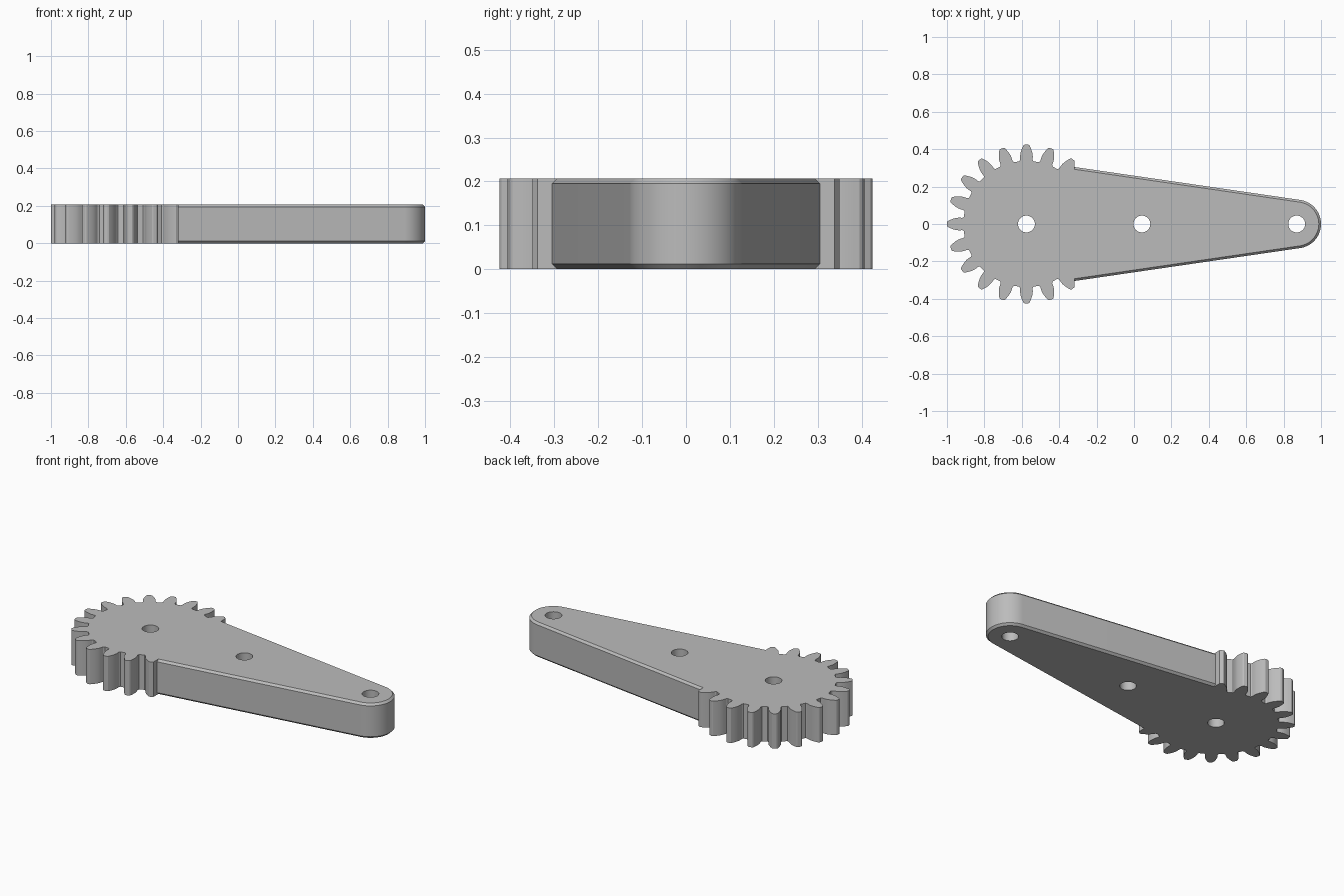
import bpy, bmesh
from math import cos, sin, tan, acos, radians, pi

if "Cube" in bpy.data.objects:
    bpy.data.objects.remove(bpy.data.objects["Cube"], do_unlink=True)

HEIGHT = 0.207
GEAR_X, TIP_R, PITCH_R, ROOT_R = -0.575, 0.425, 0.386, 0.337
TEETH, CUT_X = 20, -0.317
END_X, END_R, ARM_X = 0.87, 0.13, -0.36
CHAMFER, HOLE_R = 0.012, 0.045

steel = bpy.data.materials.new("satin grey")
steel.use_nodes = True
GREY = (0.5, 0.5, 0.5, 1)
steel.diffuse_color = GREY
steel.node_tree.nodes["Principled BSDF"].inputs["Base Color"].default_value = GREY


def prism(name, outline, z0, z1, chamfer=0):
    """Extrude an outline, optionally chamfering its top and bottom rims."""
    bm = bmesh.new()
    base = bm.faces.new([bm.verts.new((x, y, z0)) for x, y in outline])
    top = bmesh.ops.extrude_face_region(bm, geom=[base])["geom"]
    bmesh.ops.translate(bm, vec=(0, 0, z1 - z0),
                        verts=[v for v in top if isinstance(v, bmesh.types.BMVert)])
    bmesh.ops.recalc_face_normals(bm, faces=bm.faces)
    if chamfer:
        rims = [e for e in bm.edges if abs(e.verts[0].co.z - e.verts[1].co.z) < 1e-5]
        bmesh.ops.bevel(bm, geom=rims, offset=chamfer, segments=1, affect='EDGES')
    mesh = bpy.data.meshes.new(name)
    bm.to_mesh(mesh)
    bm.free()
    mesh.materials.append(steel)
    ob = bpy.data.objects.new(name, mesh)
    bpy.context.collection.objects.link(ob)
    return ob


def combine(target, tool, operation):
    """Apply a boolean and remove the tool."""
    mod = target.modifiers.new(operation, 'BOOLEAN')
    mod.operation, mod.object, mod.solver = operation, tool, 'EXACT'
    bpy.context.view_layer.objects.active = target
    bpy.ops.object.modifier_apply(modifier=mod.name)
    bpy.data.objects.remove(tool, do_unlink=True)


# Involute flank as (radius, half angle), from root to tip
PRESSURE = radians(20)
BASE_R = PITCH_R * cos(PRESSURE)


def involute(r):
    a = acos(min(1, BASE_R / r))
    return tan(a) - a


def half_angle(r):
    return pi / TEETH / 2 + involute(PITCH_R) - involute(r)


flank = [(ROOT_R, half_angle(BASE_R) + 0.018), (ROOT_R + 0.008, half_angle(BASE_R) + 0.003)]
for i in range(6):
    r = BASE_R + (TIP_R - 0.004 - BASE_R) * i / 5
    flank.append((r, half_angle(r)))
flank.append((TIP_R, half_angle(TIP_R) * 0.7))

# Gear sector: the teeth facing the arm are left out
gear_outline = []
FIRST, LAST = 3, TEETH - 3
for k in range(FIRST, LAST + 1):
    mid = 2 * pi * k / TEETH
    rise = [(r, mid - a) for r, a in flank]
    fall = [(r, mid + a) for r, a in reversed(flank)]
    points = (rise[-1:] if k == FIRST else rise) + (fall[:1] if k == LAST else fall)
    for r, a in points:
        gear_outline.append((min(GEAR_X + r * cos(a), CUT_X), r * sin(a)))
lever = prism("geared_lever", gear_outline, 0, HEIGHT)

# Tapered arm with a rounded end and chamfered rims
TAPER = radians(8.3)
arc = [-(pi / 2 - TAPER) + (pi - 2 * TAPER) * i / 32 for i in range(33)]
arm_outline = [(END_X + END_R * cos(a), END_R * sin(a)) for a in arc]
tx, ty = arm_outline[-1]
start_y = ty + (tx - ARM_X) * tan(TAPER)
arm_outline += [(ARM_X, start_y), (ARM_X, -start_y)]
combine(lever, prism("arm", arm_outline, 0, HEIGHT, CHAMFER), 'UNION')

# Three pivot holes
for x in (GEAR_X, 0.042, END_X):
    ring = [(x + HOLE_R * cos(2 * pi * i / 40), HOLE_R * sin(2 * pi * i / 40)) for i in range(40)]
    cutter = prism("hole_cutter", ring, -0.1, HEIGHT + 0.1)
    cutter.hide_render = True
    combine(lever, cutter, 'DIFFERENCE')

# Smooth curved walls, crisp corners
bpy.ops.object.select_all(action='DESELECT')
lever.select_set(True)
bpy.context.view_layer.objects.active = lever
bpy.ops.object.shade_smooth_by_angle(angle=radians(25))
